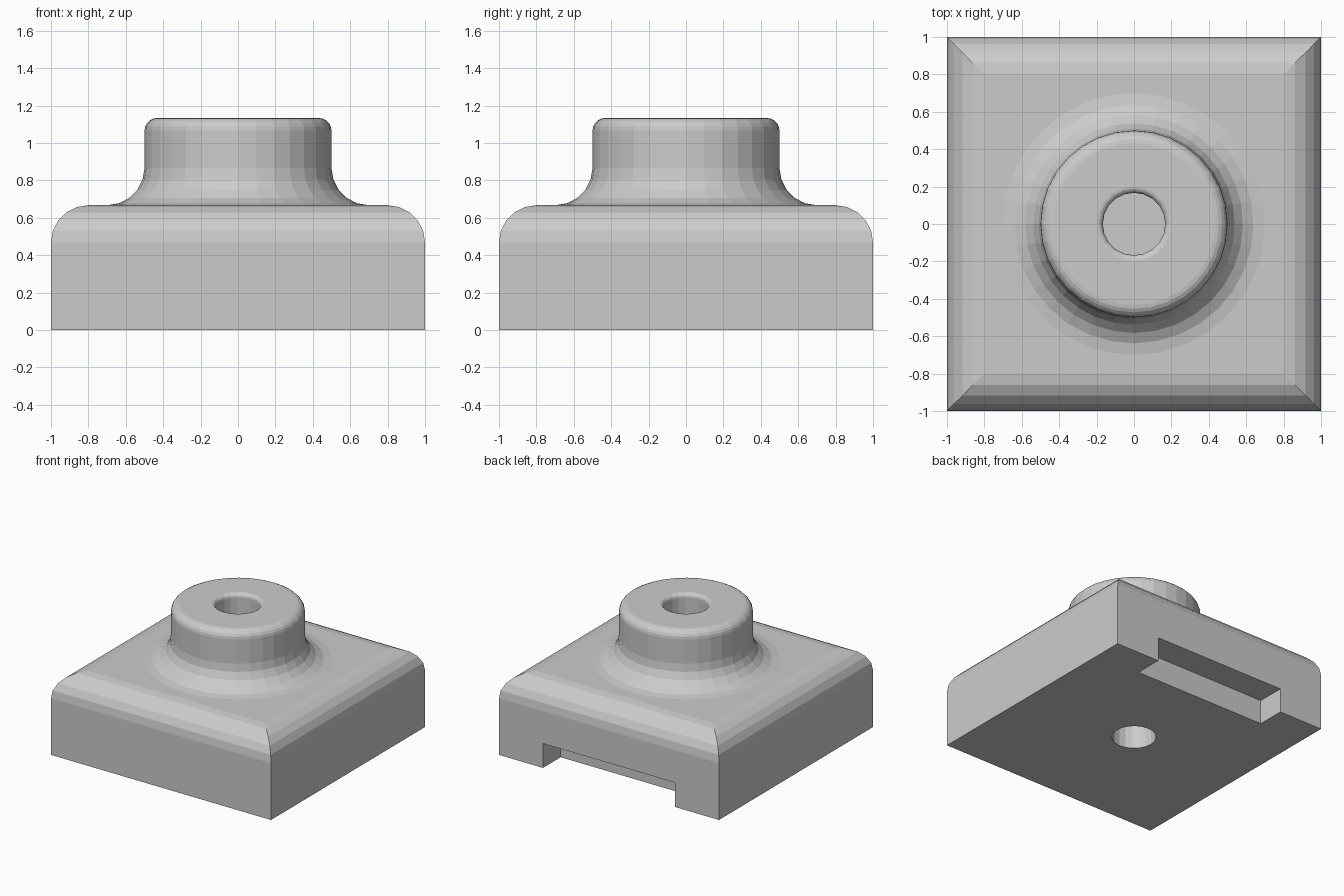
import bpy, bmesh
from math import sin, cos, pi

if "Cube" in bpy.data.objects:
    bpy.data.objects.remove(bpy.data.objects["Cube"])

H, TOP = 0.667, 1.133      # base height, boss height
BORE = 0.167


def finish(bm, name):
    bmesh.ops.recalc_face_normals(bm, faces=bm.faces)
    me = bpy.data.meshes.new(name)
    bm.to_mesh(me)
    bm.free()
    ob = bpy.data.objects.new(name, me)
    bpy.context.collection.objects.link(ob)
    return ob


def loft(name, profile, n, square=False):
    """Stack n-sided rings (radius, z) and cap both ends."""
    bm = bmesh.new()
    rings = []
    for r, z in profile:
        k = r * 2 ** 0.5 if square else r
        off = pi / 4 if square else 0
        rings.append([bm.verts.new((k * cos(off + 2 * pi * i / n),
                                    k * sin(off + 2 * pi * i / n), z)) for i in range(n)])
    for a, b in zip(rings, rings[1:]):
        for i in range(n):
            j = (i + 1) % n
            bm.faces.new((a[i], a[j], b[j], b[i]))
    bm.faces.new(rings[0])
    bm.faces.new(rings[-1])
    return finish(bm, name)


def box(name, lo, hi):
    bm = bmesh.new()
    bmesh.ops.create_cube(bm, size=1)
    for v in bm.verts:
        v.co = [(l + h) / 2 + c * (h - l) for c, l, h in zip(v.co, lo, hi)]
    return finish(bm, name)


def arc(cx, cz, r, a0, a1, n):
    """Arc points in the (radius, z) plane, angles in quarter turns."""
    return [(cx + r * cos((a0 + (a1 - a0) * i / n) * pi / 2),
             cz + r * sin((a0 + (a1 - a0) * i / n) * pi / 2)) for i in range(n + 1)]


def combine(target, tool, op):
    m = target.modifiers.new(op, 'BOOLEAN')
    m.operation, m.solver, m.object = op, 'EXACT', tool
    bpy.context.view_layer.objects.active = target
    bpy.ops.object.modifier_apply(modifier=m.name)
    bpy.data.objects.remove(tool)


# Square base with rounded, mitred top edges
body = loft("mounting_block", [(1, 0)] + arc(0.8, H - 0.2, 0.2, 0, 1, 5), 4, square=True)

# Round boss with a foot fillet and a rounded rim
boss = loft("boss", [(0.7, 0.6)] + arc(0.7, H + 0.2, 0.2, 3, 2, 5)
            + arc(0.433, TOP - 0.067, 0.067, 0, 1, 5), 32)
combine(body, boss, 'UNION')

# Blind bore from the top with a softened lip
top_bore = loft("top_bore", [(BORE, 0.43)]
                + arc(BORE + 0.033, TOP - 0.033, 0.033, 2, 1, 4) + [(0.2, 1.2)], 20)
combine(body, top_bore, 'DIFFERENCE')

# Bore from below
combine(body, loft("bottom_bore", [(BORE, -0.1), (BORE, 0.4)], 20), 'DIFFERENCE')

# Wide notch under the back edge
combine(body, box("back_notch", (-0.6, 0.77, -0.1), (0.6, 1.1, 0.2)), 'DIFFERENCE')
